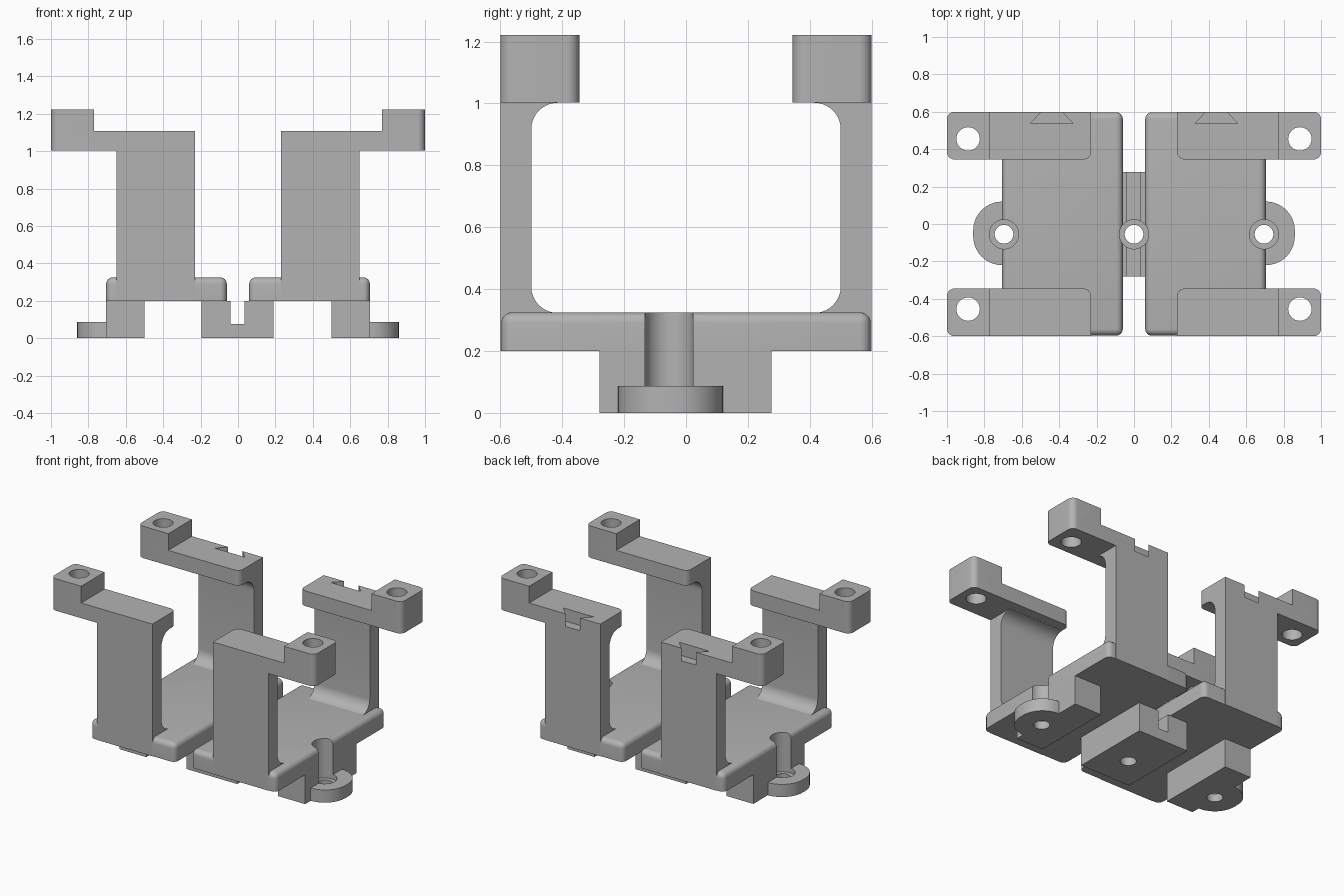
import bpy, bmesh, math

if "Cube" in bpy.data.objects:
    bpy.data.objects.remove(bpy.data.objects["Cube"])

grey = bpy.data.materials.new("plain grey")
grey.diffuse_color = (0.45, 0.45, 0.45, 1)
grey.use_nodes = True
grey.node_tree.nodes["Principled BSDF"].inputs["Base Color"].default_value = grey.diffuse_color


def prism(name, pts, lo, hi, axis="z"):
    """Extrude a 2D outline along z (points are x, y) or along x (points are y, z)."""
    bm = bmesh.new()
    place = (lambda a, b, h: (a, b, h)) if axis == "z" else (lambda a, b, h: (h, a, b))
    face = bm.faces.new([bm.verts.new(place(a, b, lo)) for a, b in pts])
    top = bmesh.ops.extrude_face_region(bm, geom=[face])["geom"]
    shift = (0, 0, hi - lo) if axis == "z" else (hi - lo, 0, 0)
    bmesh.ops.translate(bm, vec=shift, verts=[v for v in top if isinstance(v, bmesh.types.BMVert)])
    bmesh.ops.recalc_face_normals(bm, faces=bm.faces)
    mesh = bpy.data.meshes.new(name)
    bm.to_mesh(mesh)
    bm.free()
    mesh.materials.append(grey)
    ob = bpy.data.objects.new(name, mesh)
    bpy.context.collection.objects.link(ob)
    return ob


def arc(cx, cy, r, a0, a1, n=10):
    return [(cx + r * math.cos(math.radians(a0 + (a1 - a0) * i / n)),
             cy + r * math.sin(math.radians(a0 + (a1 - a0) * i / n))) for i in range(n + 1)]


def rect(x0, x1, y0, y1, radii=(0, 0, 0, 0)):
    """Rectangle with corner radii in the order: low-low, high-low, high-high, low-high."""
    pts = []
    corners = [(x0, y0, 1, 1), (x1, y0, -1, 1), (x1, y1, -1, -1), (x0, y1, 1, -1)]
    for i, ((x, y, sx, sy), r) in enumerate(zip(corners, radii)):
        a = 180 + 90 * i
        pts += arc(x + sx * r, y + sy * r, r, a, a + 90) if r else [(x, y)]
    return pts


def circle(x, y, r):
    return arc(x, y, r, 0, 360, 48)[:-1]


def boolean(ob, other, op="DIFFERENCE"):
    m = ob.modifiers.new(op.lower(), "BOOLEAN")
    m.operation, m.object, m.solver = op, other, "EXACT"
    other.hide_render = True
    other.hide_viewport = True


def mirror_x(ob):
    m = ob.modifiers.new("mirror", "MIRROR")
    m.use_axis = (True, False, False)


def finish(ob):
    """Apply the modifiers and smooth the rounded parts."""
    dg = bpy.context.evaluated_depsgraph_get()
    mesh = bpy.data.meshes.new_from_object(ob.evaluated_get(dg))
    ob.modifiers.clear()
    ob.data = mesh
    bpy.ops.object.select_all(action="DESELECT")
    ob.select_set(True)
    bpy.context.view_layer.objects.active = ob
    bpy.ops.object.shade_smooth_by_angle(angle=math.radians(30))


parts = []
SY = -0.055  # y of the screw line

# Screw cutters: wide bore above, narrow hole below
side_bore = prism("side_bore_cutter", circle(0.695, SY, 0.078), 0.055, 0.5)
side_hole = prism("side_hole_cutter", circle(0.695, SY, 0.05), -0.1, 0.5)
mid_bore = prism("middle_bore_cutter", circle(0, SY, 0.078), 0.055, 0.5)
mid_hole = prism("middle_hole_cutter", circle(0, SY, 0.05), -0.1, 0.5)

# Base plates with rounded rims
plate = prism("base_plate", rect(0.06, 0.705, -0.597, 0.597), 0.2, 0.325)
bm = bmesh.new()
bm.from_mesh(plate.data)
rim = [e for e in bm.edges if max(v.co.z for v in e.verts) > 0.3]
bmesh.ops.bevel(bm, geom=rim, offset=0.035, segments=6, profile=0.5, affect="EDGES")
bm.to_mesh(plate.data)
bm.free()
for cutter in (side_bore, side_hole, mid_bore):
    boolean(plate, cutter)
mirror_x(plate)
parts.append(plate)

# Outer feet with rounded screw tabs
foot = prism("outer_foot", rect(0.5, 0.705, -0.28, 0.277), 0, 0.2)
tab = prism("screw_tab", rect(0.6, 0.86, -0.22, 0.12, (0, 0.155, 0.155, 0)), 0, 0.087)
boolean(foot, tab, "UNION")
boolean(foot, side_bore)
boolean(foot, side_hole)
mirror_x(foot)
parts.append(foot)

# Middle channel joining the plates
channel = prism("middle_channel", rect(-0.195, 0.19, -0.28, 0.277), 0, 0.2)
groove = prism("groove_cutter", rect(-0.04, 0.036, -0.4, 0.4), 0.075, 0.3)
for cutter in (groove, mid_bore, mid_hole):
    boolean(channel, cutter)
parts.append(channel)

# Four uprights with filleted walls, cantilever arms and drilled end blocks
for name, s in (("front", -1), ("back", 1)):
    profile = [(0.6, 0.2), (0.6, 1.1), (0.42, 1.1)]
    profile += arc(0.415, 0.917, 0.085, 90, 0) + arc(0.415, 0.408, 0.085, 0, -90)
    profile += [(0.415, 0.29), (0.5, 0.2)]
    wall = prism(name + "_wall", [(s * y, z) for y, z in profile], 0.23, 0.65, "x")
    r = 0.04
    bar = prism(name + "_arm", [(x, s * y) for x, y in rect(0.23, 1, 0.345, 0.6, (r, r, r, 0))], 1.003, 1.107)
    block = prism(name + "_end_block", [(x, s * y) for x, y in rect(0.77, 1, 0.345, 0.6, (0, r, r, 0))], 1.003, 1.222)
    hole = prism(name + "_arm_hole_cutter", circle(0.887, s * 0.455, 0.0625), 0.8, 1.4)
    boolean(wall, bar, "UNION")
    boolean(wall, block, "UNION")
    boolean(wall, hole)
    if s > 0:  # dovetail slots at the back
        slot = prism("dovetail_cutter", [(0.325, 0.537), (0.555, 0.537), (0.49, 0.605), (0.39, 0.605)], 1.02, 1.3)
        boolean(wall, slot)
    mirror_x(wall)
    wall.name = name + "_uprights"
    parts.append(wall)

bpy.context.view_layer.update()
for ob in parts:
    finish(ob)
for ob in [o for o in bpy.data.objects if o not in parts]:
    bpy.data.objects.remove(ob)
